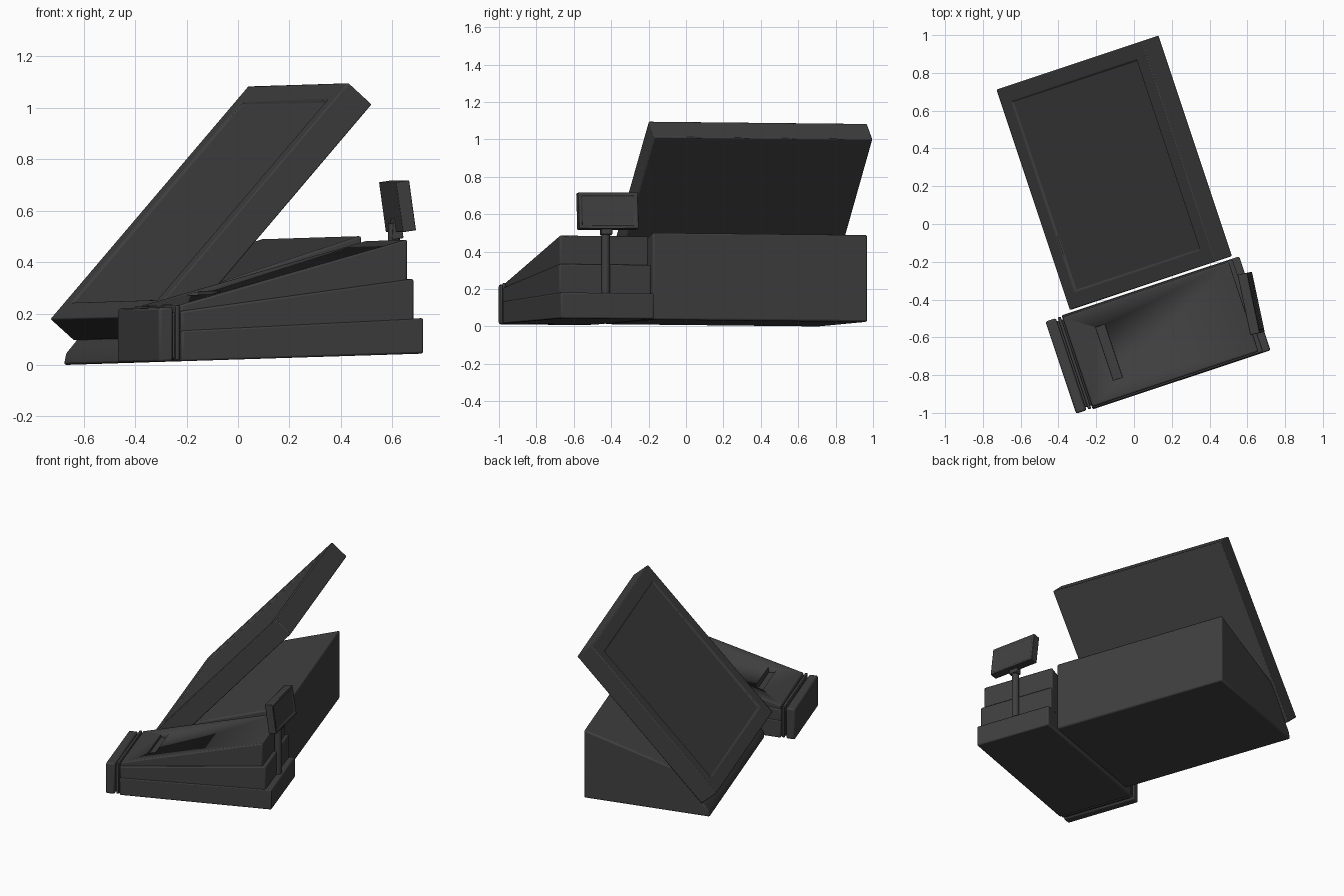
import bpy, bmesh
from math import radians
from mathutils import Matrix, Vector

if "Cube" in bpy.data.objects:
    bpy.data.objects.remove(bpy.data.objects["Cube"])

# Whole unit is turned about z and leans very slightly
S, C = 0.316, 0.949
FRAME = Matrix(((C, -S, 0, 0), (S, C, 0, 0), (0.03, -0.01, 1, 0.0215), (0, 0, 0, 1)))

dark = bpy.data.materials.new("dark_plastic")
dark.diffuse_color = (0.05, 0.05, 0.05, 1)
dark.use_nodes = True
dark.node_tree.nodes["Principled BSDF"].inputs["Base Color"].default_value = dark.diffuse_color


def finish(name, bm, matrix, bevel):
    bmesh.ops.transform(bm, matrix=matrix, verts=bm.verts)
    bmesh.ops.recalc_face_normals(bm, faces=bm.faces)
    me = bpy.data.meshes.new(name)
    bm.to_mesh(me)
    bm.free()
    me.materials.append(dark)
    ob = bpy.data.objects.new(name, me)
    bpy.context.collection.objects.link(ob)
    if bevel:
        mod = ob.modifiers.new("bevel", 'BEVEL')
        mod.width, mod.segments = bevel, 2
        mod.limit_method, mod.angle_limit = 'ANGLE', radians(35)
    bpy.context.view_layer.objects.active = ob
    ob.select_set(True)
    bpy.ops.object.shade_smooth_by_angle(angle=radians(30))
    ob.select_set(False)
    return ob


def prism(name, profile, v0, v1, bevel=0.008, matrix=FRAME, panel=None):
    """Side profile (u, z) extruded from v0 to v1; panel = (facing, margin, depth)."""
    bm = bmesh.new()
    face = bm.faces.new([bm.verts.new((u, v0, z)) for u, z in profile])
    ext = bmesh.ops.extrude_face_region(bm, geom=[face])
    verts = [g for g in ext["geom"] if isinstance(g, bmesh.types.BMVert)]
    bmesh.ops.translate(bm, verts=verts, vec=(0, v1 - v0, 0))
    bmesh.ops.recalc_face_normals(bm, faces=bm.faces)
    if panel:
        facing, margin, depth = panel
        f = max(bm.faces, key=lambda q: q.normal.dot(Vector(facing)))
        bmesh.ops.inset_region(bm, faces=[f], thickness=margin)
        bmesh.ops.inset_region(bm, faces=[f], thickness=0.004, depth=-depth)
    return finish(name, bm, matrix, bevel)


def rect(u0, u1, z0, z1):
    return [(u0, z0), (u1, z0), (u1, z1), (u0, z1)]


# Main wedge base under the screen
prism("base", [(-0.42, 0), (0.40, 0), (0.40, 0.467), (-0.21, 0.293),
               (-0.375, 0.085), (-0.41, 0.045)], -0.32, 0.89, 0.01)

# Tilted touch screen with recessed panel
prism("screen", [(-0.468, 0.18), (-0.37, 0.093), (0.44, 0.975), (0.344, 1.062)],
      -0.325, 0.905, 0.014, panel=((-0.7, 0, 0.7), 0.12, 0.01))

# Printer in three stepped layers
prism("printer_lower", [(-0.517, 0), (0.474, 0), (0.474, 0.138), (-0.517, 0.12)], -0.862, -0.338)
prism("printer_middle", [(-0.517, 0.10), (0.435, 0.12), (0.435, 0.292), (-0.517, 0.195)], -0.858, -0.342)
lid = prism("printer_lid", [(-0.515, 0.18), (0.412, 0.26), (0.412, 0.446), (-0.515, 0.22)], -0.848, -0.348)

# Paper slot cut into the lid
cutter = prism("slot_cutter", [(-0.315, 0.23), (-0.31, 0.5), (-0.38, 0.5), (-0.365, 0.24)], -0.75, -0.455, 0)
cutter.hide_render = True
cutter.hide_viewport = True
cut = lid.modifiers.new("slot", 'BOOLEAN')
cut.object, cut.operation, cut.solver = cutter, 'DIFFERENCE', 'EXACT'

# Front plates of the printer
prism("printer_neck", rect(-0.56, -0.50, 0.01, 0.19), -0.84, -0.36)
prism("printer_rear_plate", rect(-0.54, -0.523, 0.005, 0.218), -0.855, -0.342, 0.004)
prism("printer_front_plate", rect(-0.608, -0.55, 0, 0.212), -0.856, -0.342, 0.01)

# Customer display on its pole
place = Matrix.Translation((0.62, -0.42, 0.617)) @ Matrix.Rotation(radians(12), 4, 'Z') @ Matrix.Rotation(radians(-8), 4, 'Y')
prism("customer_display", rect(-0.026, 0.026, -0.098, 0.098), -0.163, 0.163, 0.005, place,
      panel=((1, 0, 0), 0.024, 0.006))
prism("display_bracket", [(-0.045, -0.125), (0.0, -0.125), (0.0, -0.03), (-0.03, -0.05)],
      -0.035, 0.025, 0.004, place)

bm = bmesh.new()
bmesh.ops.create_cone(bm, cap_ends=True, segments=24, radius1=0.023, radius2=0.023, depth=0.38)
finish("display_pole", bm, Matrix.Translation((0.607, -0.43, 0.36)), 0)
